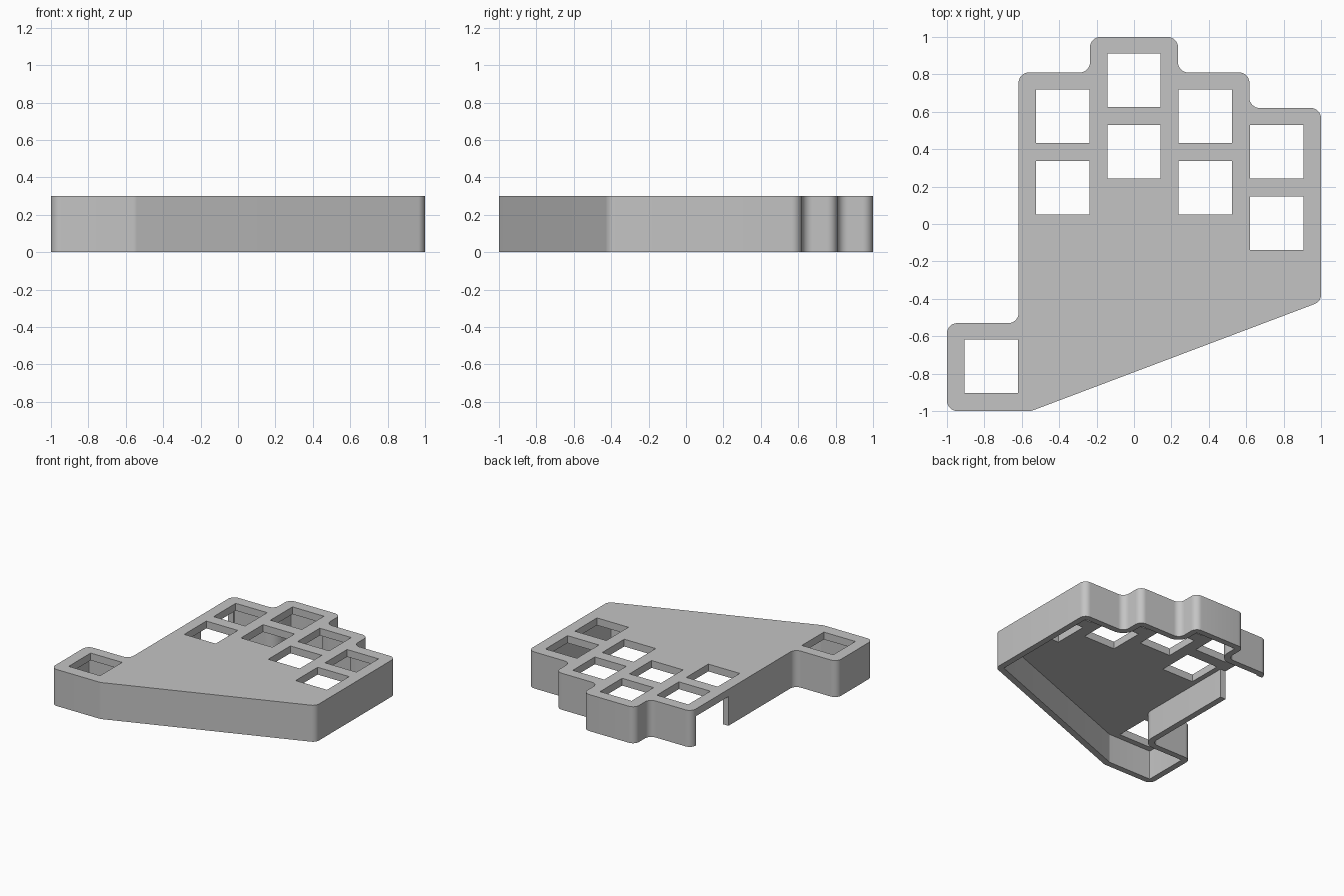
import bpy, bmesh, math
from mathutils import Vector

HEIGHT, PLATE, WALL, RADIUS = 0.3, 0.06, 0.05, 0.055
PITCH, HOLE = 0.382, 0.286

cube = bpy.data.objects.get("Cube")
if cube:
    bpy.data.objects.remove(cube, do_unlink=True)

# Case outline before rounding, counter-clockwise
CORNERS = [Vector(c) for c in (
    (-1, -1), (-0.55, -1), (1, -0.415), (1, 0.62), (0.617, 0.62), (0.617, 0.81),
    (0.235, 0.81), (0.235, 1), (-0.235, 1), (-0.235, 0.81), (-0.617, 0.81),
    (-0.617, -0.53), (-1, -0.53))]


def rounded_outline(inset=0.0, steps=8):
    """Outline with filleted corners, moved inwards by inset."""
    points = []
    for i, p in enumerate(CORNERS):
        before = (CORNERS[i - 1] - p).normalized()
        after = (CORNERS[(i + 1) % len(CORNERS)] - p).normalized()
        half = before.angle(after) / 2
        bisector = (before + after).normalized()
        side = 1 if after.cross(before) > 0 else -1
        corner = p + bisector * side * inset / math.sin(half)
        r = max(RADIUS - side * inset, 0.005)
        centre = corner + bisector * r / math.sin(half)
        start = corner + before * r / math.tan(half) - centre
        sweep = side * (math.pi - 2 * half)
        for k in range(steps + 1):
            a = sweep * k / steps
            c, s = math.cos(a), math.sin(a)
            points.append(centre + Vector((start.x * c - start.y * s,
                                           start.x * s + start.y * c)))
    return points


def rectangle(x0, x1, y0, y1):
    return [(x0, y0), (x1, y0), (x1, y1), (x0, y1)]


def prism(name, outline, z0, z1):
    """Solid made by extruding a closed outline from z0 to z1."""
    bm = bmesh.new()
    base = bm.faces.new([bm.verts.new((p[0], p[1], z0)) for p in outline])
    top = bmesh.ops.extrude_face_region(bm, geom=[base])["geom"]
    bmesh.ops.translate(bm, vec=(0, 0, z1 - z0),
                        verts=[g for g in top if isinstance(g, bmesh.types.BMVert)])
    bmesh.ops.recalc_face_normals(bm, faces=bm.faces)
    mesh = bpy.data.meshes.new(name)
    bm.to_mesh(mesh)
    bm.free()
    obj = bpy.data.objects.new(name, mesh)
    bpy.context.collection.objects.link(obj)
    return obj


case = prism("keypad_case", rounded_outline(), 0, HEIGHT)

# Hollow underside and the cable opening in the side wall
cutters = [
    prism("cavity_cutter", rounded_outline(WALL), -0.1, HEIGHT - PLATE),
    prism("cable_cutter", rectangle(-0.7, -0.54, 0.33, 0.75), -0.1, HEIGHT - PLATE),
]

# Square key holes: column position and row positions, in half pitches
COLUMNS = {-2: (-2,), -1: (1.5, 0.5), 0: (2, 1), 1: (1.5, 0.5), 2: (1, 0)}
for column, rows in COLUMNS.items():
    for row in rows:
        x, y, h = column * PITCH, row * PITCH + 0.004, HOLE / 2
        cutters.append(prism("key_hole_cutter", rectangle(x - h, x + h, y - h, y + h),
                             0.1, HEIGHT + 0.1))

# Cut the shell and keep only the finished mesh
for cutter in cutters:
    cutter.hide_render = True
    cut = case.modifiers.new(cutter.name, "BOOLEAN")
    cut.operation, cut.solver, cut.object = "DIFFERENCE", "EXACT", cutter
bpy.context.view_layer.update()
evaluated = case.evaluated_get(bpy.context.evaluated_depsgraph_get())
finished = bpy.data.meshes.new_from_object(evaluated)
case.modifiers.clear()
case.data = finished
for cutter in cutters:
    bpy.data.objects.remove(cutter, do_unlink=True)

# Plain grey plastic
grey = bpy.data.materials.new("light_grey_plastic")
grey.use_nodes = True
colour = (0.55, 0.55, 0.55, 1)
grey.diffuse_color = colour
grey.node_tree.nodes["Principled BSDF"].inputs["Base Color"].default_value = colour
case.data.materials.clear()
case.data.materials.append(grey)

# Smooth rounded corners, crisp edges
bpy.ops.object.select_all(action="DESELECT")
case.select_set(True)
bpy.context.view_layer.objects.active = case
bpy.ops.object.shade_smooth_by_angle(angle=math.radians(30))
